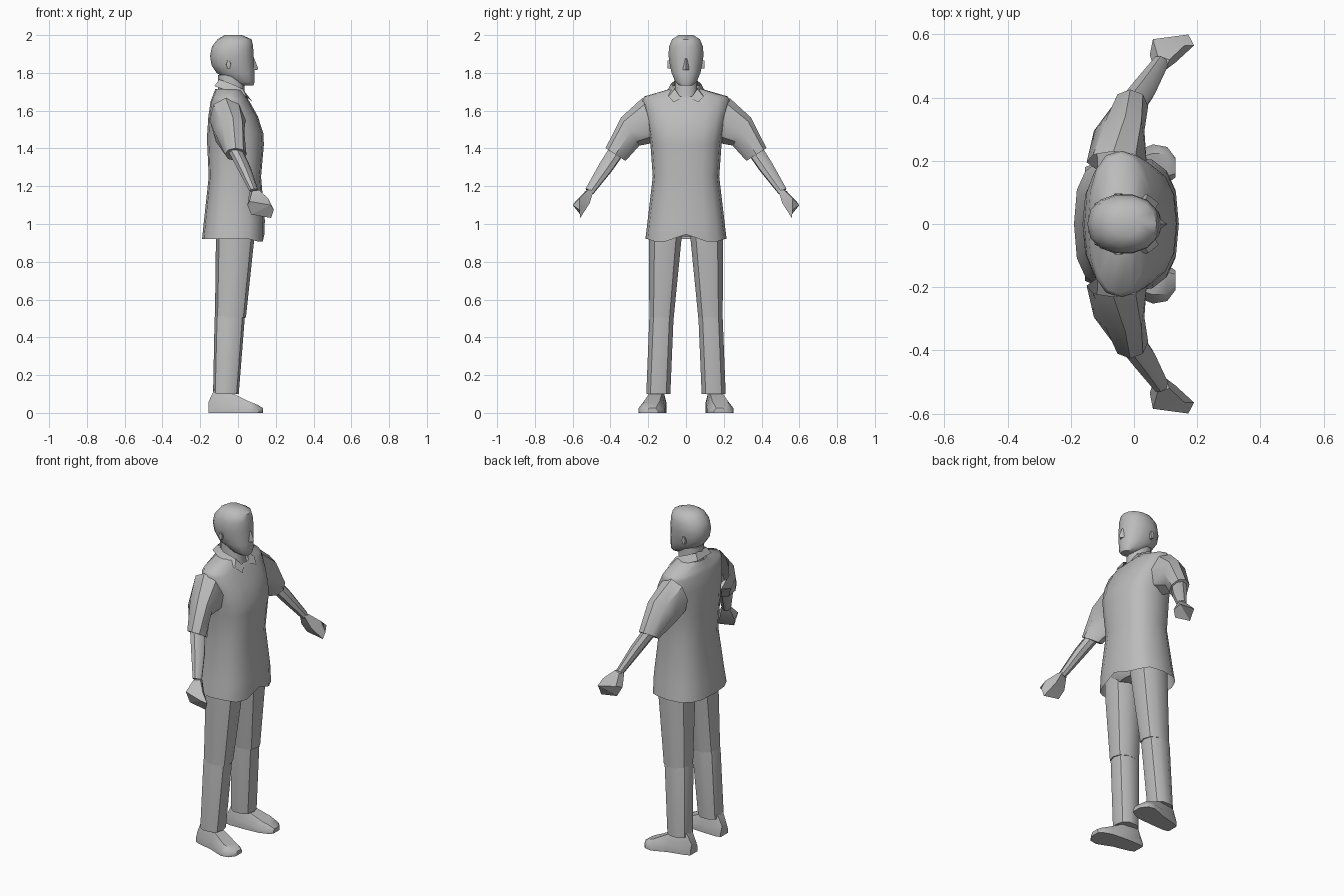
import bpy, bmesh, math
from mathutils import Vector as V

grey = bpy.data.materials.new("plain grey")
grey.diffuse_color = (0.5, 0.5, 0.5, 1)


def ring(c, a, b, n=10, p=2.0):
    """Superellipse loop around c with half axes a and b."""
    c, a, b = V(c), V(a), V(b)
    f = lambda t: math.copysign(abs(t) ** (2 / p), t) if abs(t) > 1e-6 else 0
    return [c + a * f(math.cos(2 * math.pi * i / n)) + b * f(math.sin(2 * math.pi * i / n))
            for i in range(n)]


def level(z, x0, x1, y0, y1, n=12, p=2.3):
    """Horizontal loop given by its extents."""
    return ring(((x0 + x1) / 2, (y0 + y1) / 2, z), ((x1 - x0) / 2, 0, 0), (0, (y1 - y0) / 2, 0), n, p)


def loft(name, rings, start=True, end=True, closed=True, angle=40, side=1):
    """Skin a series of loops; side=-1 mirrors it across y."""
    bm = bmesh.new()
    rows = [[bm.verts.new((q[0], q[1] * side, q[2])) for q in map(V, r)] for r in rings]
    n = len(rows[0])
    for r, s in zip(rows, rows[1:]):
        for i in range(n if closed else n - 1):
            j = (i + 1) % n
            bm.faces.new((r[i], r[j], s[j], s[i]))
    if closed and start:
        bm.faces.new(rows[0][::-1])
    if closed and end:
        bm.faces.new(rows[-1])
    bmesh.ops.recalc_face_normals(bm, faces=bm.faces)
    me = bpy.data.meshes.new(name)
    bm.to_mesh(me)
    bm.free()
    me.materials.append(grey)
    ob = bpy.data.objects.new(name, me)
    bpy.context.collection.objects.link(ob)
    bpy.ops.object.select_all(action='DESELECT')
    ob.select_set(True)
    bpy.context.view_layer.objects.active = ob
    bpy.ops.object.shade_smooth_by_angle(angle=math.radians(angle))
    return ob


def pair(name, rings, **kw):
    for s, tag in ((1, "left_"), (-1, "right_")):
        loft(tag + name, rings, side=s, **kw)


# Shirt body, open at the hem
shirt = [level(z, x0, x1, -w, w, 16, p) for z, x0, x1, w, p in (
    (0.92, -0.19, 0.14, 0.215, 2.8), (1.02, -0.18, 0.142, 0.203, 2.7),
    (1.25, -0.155, 0.122, 0.176, 2.6), (1.42, -0.163, 0.137, 0.188, 2.6),
    (1.48, -0.163, 0.134, 0.197, 2.6), (1.57, -0.157, 0.105, 0.213, 2.6),
    (1.65, -0.145, 0.06, 0.232, 2.4), (1.675, -0.135, 0.045, 0.222, 2.2),
    (1.715, -0.12, 0.035, 0.085, 2.0))]
for q in shirt[0]:                      # hem lifts at the front centre
    if q.x > 0.1:
        q.z += 0.025 if abs(q.y) < 0.1 else -0.012
for q in shirt[-1]:                     # neckline dips into a V
    if q.x > 0.02 and abs(q.y) < 0.04:
        q.z -= 0.05
        q.x += 0.02
loft("shirt", shirt, start=False, end=False, angle=50)

# Turned-down collar, open at the front
half_top = [(0.055, 0.025, 1.665), (0.025, 0.06, 1.715), (-0.04, 0.078, 1.745), (-0.10, 0.05, 1.765)]
half_low = [(0.078, 0.066, 1.645), (0.045, 0.092, 1.675), (-0.04, 0.102, 1.70), (-0.125, 0.065, 1.73)]
both = lambda h: h + [(x, -y, z) for x, y, z in reversed(h)]
loft("collar", [both(half_top), both(half_low)], closed=False)

# Neck and head
loft("neck", [level(z, x0, x1, -w, w) for z, x0, x1, w in (
    (1.62, -0.11, 0.05, 0.07), (1.70, -0.105, 0.035, 0.062), (1.79, -0.105, 0.03, 0.062))])
loft("head", [level(z, x0, x1, -w, w, 14, 2.2) for z, x0, x1, w in (
    (1.733, 0.015, 0.082, 0.034), (1.752, -0.035, 0.088, 0.058), (1.80, -0.113, 0.088, 0.078),
    (1.84, -0.14, 0.086, 0.087), (1.89, -0.148, 0.083, 0.095), (1.94, -0.138, 0.08, 0.092),
    (1.978, -0.108, 0.072, 0.075), (2.0, -0.07, 0.02, 0.04))], angle=50)
loft("nose", [ring((x, 0, z), (d, 0, 0), (0, w, 0), 4) for x, z, d, w in (
    (0.08, 1.815, 0.022, 0.018), (0.08, 1.825, 0.026, 0.018), (0.08, 1.875, 0.007, 0.008))])
pair("ear", [ring((-0.05, y, 1.845), (s * 0.5, 0, 0), (0, 0, s), 6)
             for y, s in ((0.08, 0.026), (0.097, 0.024))])

# Sleeves
pair("sleeve", [ring((-0.055, 0.195, 1.55), (0.095, 0, 0), (-0.01, 0.035, 0.118), 8),
                ring((-0.047, 0.295, 1.49), (0.08, 0, 0), (0.02, 0.048, 0.075), 8),
                ring((-0.012, 0.373, 1.368), (0.057, 0, 0), (0, 0.053, 0.034), 8)], start=False)

# Forearms and mitten-like hands
pair("forearm", [ring(c, (r, -r * 0.3, 0), (0, r * 0.85, r * 0.6), 8) for c, r in (
    ((-0.015, 0.365, 1.39), 0.040), ((0.03, 0.425, 1.30), 0.037), ((0.085, 0.511, 1.173), 0.024))])
pair("hand", [
    [(0.06, 0.505, 1.17), (0.10, 0.488, 1.18), (0.112, 0.52, 1.18), (0.075, 0.532, 1.175)],
    [(0.05, 0.535, 1.10), (0.13, 0.51, 1.11), (0.16, 0.565, 1.135), (0.06, 0.585, 1.12)],
    [(0.07, 0.56, 1.05), (0.175, 0.56, 1.032), (0.19, 0.565, 1.075), (0.172, 0.6, 1.10)]], angle=30)

# Hips hidden below the shirt, trouser legs
loft("hips", [level(0.935, -0.10, 0.07, -0.13, 0.13), level(0.97, -0.125, 0.095, -0.19, 0.19),
              level(1.08, -0.13, 0.10, -0.17, 0.17)])
pair("thigh", [level(1.0, -0.12, 0.09, 0.012, 0.198, 10), level(0.92, -0.117, 0.086, 0.02, 0.2, 10),
               level(0.505, -0.122, 0.042, 0.062, 0.197, 10)])
pair("shin", [level(0.54, -0.115, 0.035, 0.065, 0.192, 10), level(0.505, -0.124, 0.036, 0.063, 0.197, 10),
              level(0.10, -0.132, 0.004, 0.08, 0.213, 10)])

# Shoes, lofted from heel to toe with flat soles
def shoe_section(x, y, w, h):
    return [(x, y - w, 0), (x, y + w, 0), (x, y + w, h * 0.4), (x, y + w * 0.6, h),
            (x, y - w * 0.6, h), (x, y - w, h * 0.4)]

pair("shoe", [shoe_section(*s) for s in (
    (-0.155, 0.145, 0.035, 0.06), (-0.125, 0.148, 0.045, 0.125), (-0.03, 0.16, 0.055, 0.105),
    (0.06, 0.182, 0.07, 0.06), (0.105, 0.186, 0.058, 0.042), (0.132, 0.178, 0.03, 0.025))])
